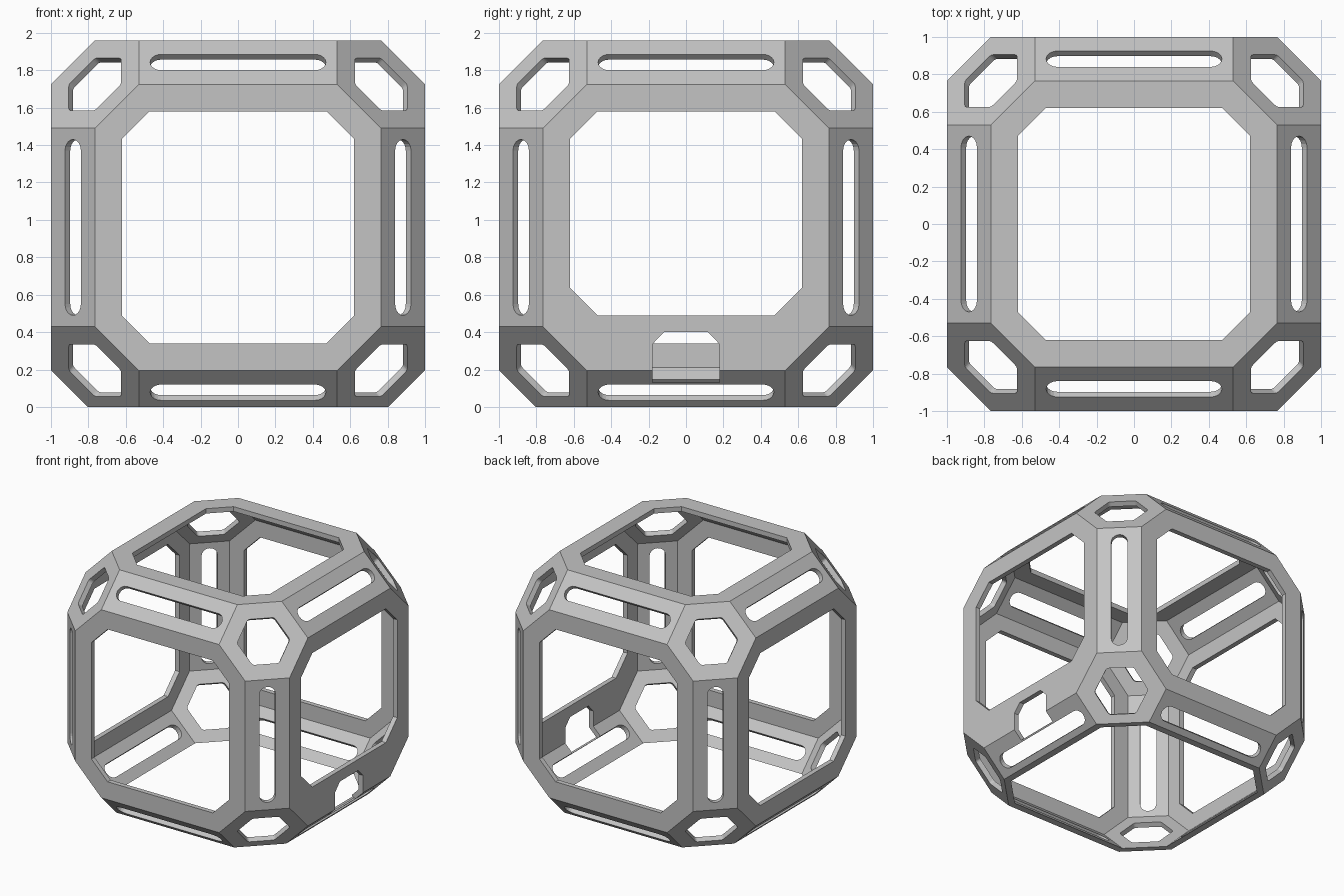
import bpy
import bmesh
from itertools import permutations, product
from math import cos, sin, pi, radians, sqrt
from mathutils import Matrix, Vector

cube = bpy.data.objects.get("Cube")
if cube:
    bpy.data.objects.remove(cube, do_unlink=True)

CENTRE_Z = 0.96        # height of the frame's centre above the cut base
FLAT, RIM, TIP = 1.0, 0.765, 0.53
WALL = 0.0395
AXES = [Vector(row) for row in Matrix.Identity(3)]

grey = bpy.data.materials.new("light grey")
grey.use_nodes = True
grey.diffuse_color = (0.55, 0.55, 0.55, 1)
grey.node_tree.nodes["Principled BSDF"].inputs["Base Color"].default_value = grey.diffuse_color


def make_object(name, bm):
    bmesh.ops.recalc_face_normals(bm, faces=bm.faces)
    mesh = bpy.data.meshes.new(name)
    bm.to_mesh(mesh)
    bm.free()
    mesh.materials.append(grey)
    obj = bpy.data.objects.new(name, mesh)
    bpy.context.scene.collection.objects.link(obj)
    return obj


def chamfered_cube(name, inset):
    """Cube with bevelled edges and hexagonal corners, every plane moved in by inset."""
    a = FLAT - inset
    b = FLAT + RIM - inset * sqrt(2) - a
    c = FLAT + RIM + TIP - inset * sqrt(3) - a - b
    bm = bmesh.new()
    for p in permutations((a, b, c)):
        for s in product((-1, 1), repeat=3):
            bm.verts.new([k * n for k, n in zip(p, s)])
    bmesh.ops.convex_hull(bm, input=bm.verts)
    bmesh.ops.dissolve_limit(bm, angle_limit=radians(1), verts=bm.verts, edges=bm.edges)
    return make_object(name, bm)


def add_prism(bm, outline, u, w, distance, depth):
    """Extrude a (u, v) outline along w, centred at the given distance from the middle."""
    v = w.cross(u)
    rings = [[bm.verts.new(u * x + v * y + w * (distance + d)) for x, y in outline]
             for d in (-depth, depth)]
    bm.faces.new(rings[0])
    bm.faces.new(rings[1])
    n = len(outline)
    for i in range(n):
        j = (i + 1) % n
        bm.faces.new((rings[0][i], rings[0][j], rings[1][j], rings[1][i]))


def arc(cx, cy, r, start, end, steps):
    angles = [start + (end - start) * i / steps for i in range(steps + 1)]
    return [(cx + r * cos(t), cy + r * sin(t)) for t in angles]


def window_outline(low):
    """Octagonal opening whose lower side sits at y = low."""
    h, k = 0.62, 0.147
    return [(h, low + k), (h, h - k), (h - k, h), (k - h, h),
            (-h, h - k), (-h, low + k), (k - h, low), (h - k, low)]


def slot_outline():
    length, r = 0.41, 0.06
    return (arc(length, 0, r, -pi / 2, pi / 2, 10) +
            arc(-length, 0, r, pi / 2, 3 * pi / 2, 10))


def hexagon_outline():
    outer, r = 0.198, 0.03
    reach = outer - r / cos(pi / 6)
    points = []
    for i in range(6):
        t = pi / 6 + i * pi / 3
        points += arc(reach * cos(t), reach * sin(t), r, t - pi / 6, t + pi / 6, 4)
    return points


def cut(target, cutter):
    cutter.hide_render = True
    mod = target.modifiers.new(cutter.name, "BOOLEAN")
    mod.operation = "DIFFERENCE"
    mod.solver = "EXACT"
    mod.object = cutter


X, Y, Z = AXES

# Outer shell and its hollow
frame = chamfered_cube("cube_frame", 0)
cavity = chamfered_cube("cavity_cutter", WALL)

# Windows in the walls and roof; the left wall keeps a taller sill
bm = bmesh.new()
add_prism(bm, window_outline(-0.47), Y, X, 1, 0.15)
for u, w in ((-Y, -X), (X, -Y), (-X, Y), (X, Z)):
    add_prism(bm, window_outline(-0.62), u, w, 1, 0.15)

# Rounded slots along all twelve edges
for i in range(3):
    for s, t in product((-1, 1), repeat=2):
        w = (AXES[i - 1] * s + AXES[i - 2] * t).normalized()
        add_prism(bm, slot_outline(), AXES[i], w, (FLAT + RIM) / sqrt(2), 0.1)

# Hexagonal holes in all eight corners
for signs in product((-1, 1), repeat=3):
    w = Vector(signs).normalized()
    u = (X * signs[0] - w * abs(w.x)).normalized()
    add_prism(bm, hexagon_outline(), u, w, (FLAT + RIM + TIP) / sqrt(3), 0.1)
openings = make_object("opening_cutter", bm)

# Cable port through the tall sill
bm = bmesh.new()
port = [(0.18, 0.13), (0.18, 0.335), (0.118, 0.4)]
port += [(-y, z) for y, z in reversed(port)]
add_prism(bm, [(y, z - CENTRE_Z) for y, z in port], Y, X, 0.95, 0.25)
port_cutter = make_object("port_cutter", bm)

# Flat base, sliced off below the floor line
bm = bmesh.new()
square = [(-2, -2), (2, -2), (2, 2), (-2, 2)]
add_prism(bm, square, X, -Z, CENTRE_Z + 0.5, 0.5)
base_cutter = make_object("base_cutter", bm)

# Apply the cuts and stand the frame on the ground
cutters = [cavity, openings, port_cutter, base_cutter]
for cutter in cutters:
    cut(frame, cutter)
graph = bpy.context.evaluated_depsgraph_get()
result = bpy.data.meshes.new_from_object(frame.evaluated_get(graph))
frame.modifiers.clear()
frame.data = result
result.transform(Matrix.Translation((0, 0, CENTRE_Z)))
result.materials.clear()
result.materials.append(grey)
for cutter in cutters:
    bpy.data.objects.remove(cutter, do_unlink=True)
